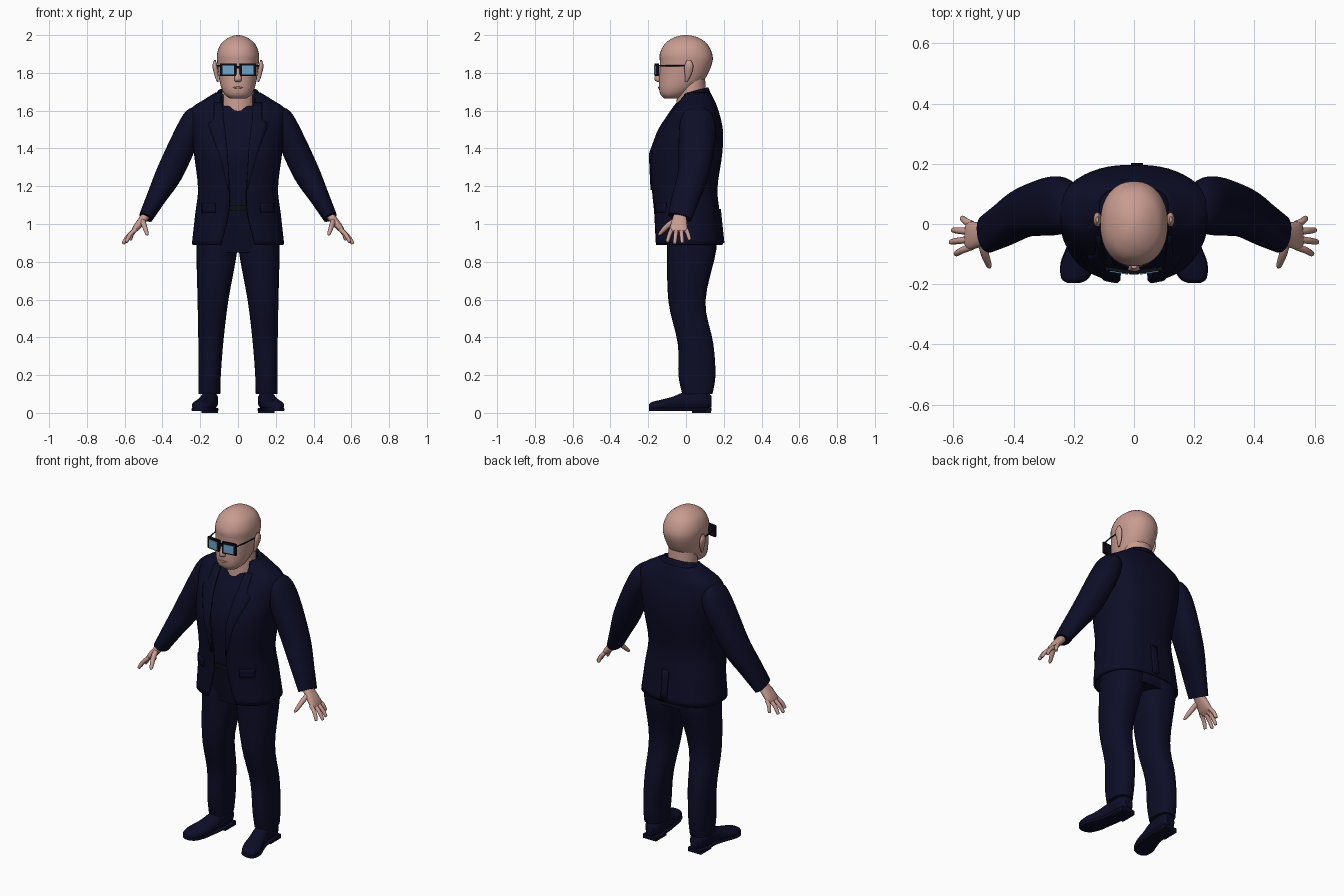
import bpy, bmesh, math
from mathutils import Vector

if "Cube" in bpy.data.objects:
    bpy.data.objects.remove(bpy.data.objects["Cube"], do_unlink=True)

X, Y, Z = Vector((1, 0, 0)), Vector((0, 1, 0)), Vector((0, 0, 1))


def material(name, *color):
    mat = bpy.data.materials.new(name)
    mat.use_nodes = True
    mat.diffuse_color = (*color, 1)
    node = mat.node_tree.nodes["Principled BSDF"]
    node.inputs["Base Color"].default_value = (*color, 1)
    node.inputs["Roughness"].default_value = .7
    return mat


SUIT = material("navy cloth", .004, .004, .02)
SKIN = material("skin", .58, .33, .28)
LIP = material("lips", .42, .2, .17)
FRAME = material("black plastic", .004, .004, .008)
LENS = material("blue glass", .16, .38, .6)


def finish(name, bm, mat, thickness=0):
    bmesh.ops.recalc_face_normals(bm, faces=bm.faces)
    for face in bm.faces:
        face.smooth = True
    mesh = bpy.data.meshes.new(name)
    bm.to_mesh(mesh)
    bm.free()
    mesh.materials.append(mat)
    mesh.set_sharp_from_angle(angle=math.radians(45))
    ob = bpy.data.objects.new(name, mesh)
    bpy.context.collection.objects.link(ob)
    if thickness:
        mod = ob.modifiers.new("thickness", "SOLIDIFY")
        mod.thickness, mod.offset = thickness, 0
    return ob


def refine(rings, steps):
    """Catmull-Rom interpolation of every ring value."""
    out = []
    last = len(rings) - 1
    for i in range(last):
        before, start, end, after = (rings[min(max(i + k, 0), last)] for k in (-1, 0, 1, 2))
        for j in range(steps):
            t = j / steps
            out.append([b + (c - a) * t / 2 + (a - 2.5 * b + 2 * c - d / 2) * t * t
                        + (1.5 * (b - c) + (d - a) / 2) * t ** 3
                        for a, b, c, d in zip(before, start, end, after)])
    return out + [list(rings[-1])]


def loft(name, rings, mat, side=Y, along=None, power=2, count=32, steps=4, thickness=0):
    """Skin rings of (x, y, z, half width, half depth[, front gap])."""
    bm = bmesh.new()
    is_open = len(rings[0]) > 5
    rings = refine(rings, steps)
    centres = [Vector(ring[:3]) for ring in rings]
    rows = []
    for i, ring in enumerate(rings):
        axis = along or centres[min(i + 1, len(rings) - 1)] - centres[max(i - 1, 0)]
        axis = axis.normalized()
        depth = (side - axis * side.dot(axis)).normalized()
        width = axis.cross(depth)
        start = math.asin((ring[5] / ring[3]) ** (power / 2)) if is_open else 0
        row = []
        for k in range(count):
            angle = start + 2 * (math.pi - start) * k / (count - is_open)
            s, c = math.sin(angle), math.cos(angle)
            u = math.copysign(abs(s) ** (2 / power), s) * ring[3]
            v = math.copysign(abs(c) ** (2 / power), c) * ring[4]
            row.append(bm.verts.new(centres[i] + width * u - depth * v))
        rows.append(row)
    for low, high in zip(rows, rows[1:]):
        for k in range(count - is_open):
            n = (k + 1) % count
            bm.faces.new((low[k], low[n], high[n], high[k]))
    if not is_open:
        bm.faces.new(rows[0])
        bm.faces.new(rows[-1])
    return finish(name, bm, mat, thickness)


def box(name, centre, size, mat, turn=0):
    bm = bmesh.new()
    bmesh.ops.create_cube(bm, size=1)
    bmesh.ops.scale(bm, vec=size, verts=bm.verts)
    ob = finish(name, bm, mat)
    ob.location = centre
    ob.rotation_euler.z = turn


# Jacket body: (x, y, z, half width, half depth, front gap)
BODY = [(0, .015, .89, .238, .175, .09), (0, .005, 1.05, .22, .168, .05),
        (0, -.008, 1.19, .205, .168, .045), (0, 0, 1.37, .226, .185, .06),
        (0, .025, 1.5, .24, .163, .075), (0, .047, 1.6, .245, .118, .085),
        (0, .055, 1.65, .18, .09, .09), (0, .06, 1.69, .115, .065, .085)]
ROUND = 2.4
loft("jacket", BODY, SUIT, along=Z, power=ROUND, count=48, thickness=.014)
loft("jacket_collar", [(0, .05, 1.645, .135, .085, .08), (0, .04, 1.7, .1, .075, .08)],
     SUIT, along=Vector((0, -.3, 1)), thickness=.014)

# Shirt, waistband and hips
shirt = [(x, y, z, width - .025, depth - .027) for x, y, z, width, depth, gap in BODY[1:5]]
loft("shirt", shirt + [(0, .045, 1.585, .18, .105), (0, .045, 1.625, .1, .09)],
     SUIT, along=Z, power=ROUND)
loft("trouser_hips", [(0, .03, .85, .2, .125), (0, .01, 1.08, .195, .147)],
     SUIT, along=Z, power=ROUND)
loft("belt", [(0, 0, z, .197, .15) for z in (1.07, 1.1)], FRAME, along=Z, power=ROUND, steps=1)


def surface(x, z, sign):
    """Depth of the jacket front or back at a given spot."""
    for low, high in zip(BODY, BODY[1:]):
        if z <= high[2]:
            break
    ring = Vector(low).lerp(Vector(high), (z - low[2]) / (high[2] - low[2]))
    return ring[1] + sign * ring[4] * max(0, 1 - abs(x / ring[3]) ** ROUND) ** (1 / ROUND)


def panel(name, rows, mirror, sign=-1):
    """Thin cloth patch from rows of (z, inner x, outer x)."""
    bm = bmesh.new()
    grid = []
    columns = 5
    for z, inner, outer in refine(rows, 3):
        row = []
        for k in range(columns):
            x = inner + (outer - inner) * k / (columns - 1)
            row.append(bm.verts.new((mirror * x, surface(x, z, sign) + sign * .01, z)))
        grid.append(row)
    for low, high in zip(grid, grid[1:]):
        for k in range(columns - 1):
            bm.faces.new((low[k], low[k + 1], high[k + 1], high[k]))
    finish(name, bm, SUIT, .009)


panel("back_vent_flap", [(.9, -.01, .03), (1.08, -.01, .03)], mirror=1, sign=1)

# Head, neck and face
loft("neck", [(0, .03, 1.58, .09, .085), (0, .03, 1.78, .08, .07)], SKIN, along=Z)
loft("head", [(0, -.075, 1.665, .045, .04), (0, -.065, 1.685, .07, .07),
              (0, -.045, 1.72, .088, .098), (0, -.02, 1.77, .1, .122),
              (0, 0, 1.85, .11, .138), (0, 0, 1.9, .111, .139), (0, 0, 1.95, .093, .115),
              (0, 0, 1.98, .06, .078), (0, 0, 1.995, .03, .04), (0, 0, 2, .006, .008)],
     SKIN, along=Z, power=2.2)
loft("nose", [(0, -.138, 1.83, .01, .01), (0, -.15, 1.77, .02, .018),
              (0, -.142, 1.753, .014, .012)], SKIN, along=Z, count=16)
loft("mouth", [(-.03, -.137, 1.722, .002, .001), (0, -.143, 1.722, .006, .006),
               (.03, -.137, 1.722, .002, .001)], LIP, side=Z, along=X, count=12)
box("glasses_bridge", (0, -.162, 1.83), (.03, .01, .014), FRAME)

# Paired parts
for mirror, label in ((1, "left_"), (-1, "right_")):

    def pair(name, rings, mat, **options):
        loft(label + name, [(mirror * x, *rest) for x, *rest in rings], mat, **options)

    # Ear and glasses
    pair("ear", [(.108, 0, 1.752, .004, .006), (.114, .01, 1.785, .01, .016),
                 (.122, .015, 1.835, .013, .024), (.122, .015, 1.868, .004, .01)],
         SKIN, along=Z, count=16)
    turn = mirror * .15
    box(label + "glasses_rim", (mirror * .052, -.154, 1.817), (.086, .012, .068), FRAME, turn)
    box(label + "glasses_lens", (mirror * .051, -.161, 1.815), (.062, .005, .048), LENS, turn)
    pair("glasses_temple", [(.094, -.147, 1.838, .004, .004), (.108, -.07, 1.838, .003, .004),
                            (.112, 0, 1.838, .003, .004)], FRAME, side=Z, count=8)

    # Lapel and pocket flap
    panel(label + "lapel", [(1.18, .045, .05), (1.37, .055, .1), (1.52, .07, .155),
                            (1.55, .075, .13), (1.64, .08, .125)], mirror)
    panel(label + "pocket_flap", [(1.06, .12, .19), (1.11, .12, .19)], mirror)

    # Sleeve
    pair("sleeve", [(.2, .06, 1.6, .03, .05), (.226, .06, 1.565, .06, .085),
                    (.27, .06, 1.47, .07, .098), (.36, .04, 1.275, .071, .083),
                    (.43, 0, 1.145, .053, .074), (.488, -.033, 1.035, .038, .064)],
         SUIT, power=2.2)

    # Hand, with the fingers fanned out
    pair("palm", [(.475, -.03, 1.06, .023, .03), (.535, -.038, .985, .019, .046),
                  (.556, -.038, .96, .01, .042)], SKIN, power=2.5, count=20)
    for i, finger in enumerate(("little", "ring", "middle", "index")):
        spread = i - 1.5
        base = Vector((.54, -.038 - .025 * spread, .972))
        reach = .61 - .012 * (spread - .3) ** 2
        tip = Vector((reach, -.04 - .04 * spread, 1.2 - reach / 2))
        bend = base.lerp(tip, .5) + Vector((.005, 0, .005))
        pair(finger + "_finger", [(*base, .012, .012), (*bend, .011, .011),
                                  (*bend.lerp(tip, .9), .009, .009), (*tip, .003, .003)],
             SKIN, count=12)
    pair("thumb", [(.505, -.055, 1.02, .014, .014), (.497, -.095, .993, .014, .014),
                   (.483, -.135, .952, .01, .01), (.479, -.146, .94, .003, .003)],
         SKIN, side=X, count=12)

    # Trouser leg
    pair("trouser_leg", [(.112, .03, .95, .1, .12), (.112, .03, .86, .108, .13),
                         (.133, .005, .59, .081, .098), (.144, .05, .37, .066, .094),
                         (.15, .058, .2, .059, .098), (.152, .06, .1, .058, .08)],
         SUIT, along=Z, power=2.3)

    # Shoe with sole and heel
    shoe = [(.148, .135, .06, .025, .03), (.15, .1, .065, .045, .05),
            (.155, 0, .062, .045, .05), (.17, -.07, .048, .05, .038),
            (.186, -.13, .04, .056, .03), (.196, -.18, .035, .044, .023),
            (.2, -.196, .033, .02, .012)]
    pair("shoe", shoe, SUIT, side=Z, along=Y, power=2.3)
    pair("shoe_sole", [(x, y, .018, width * 1.04, .009) for x, y, z, width, height in shoe],
         SUIT, side=Z, along=Y, power=5)
    box(label + "shoe_heel", (mirror * .15, .083, .0125), (.086, .1, .025), SUIT)
